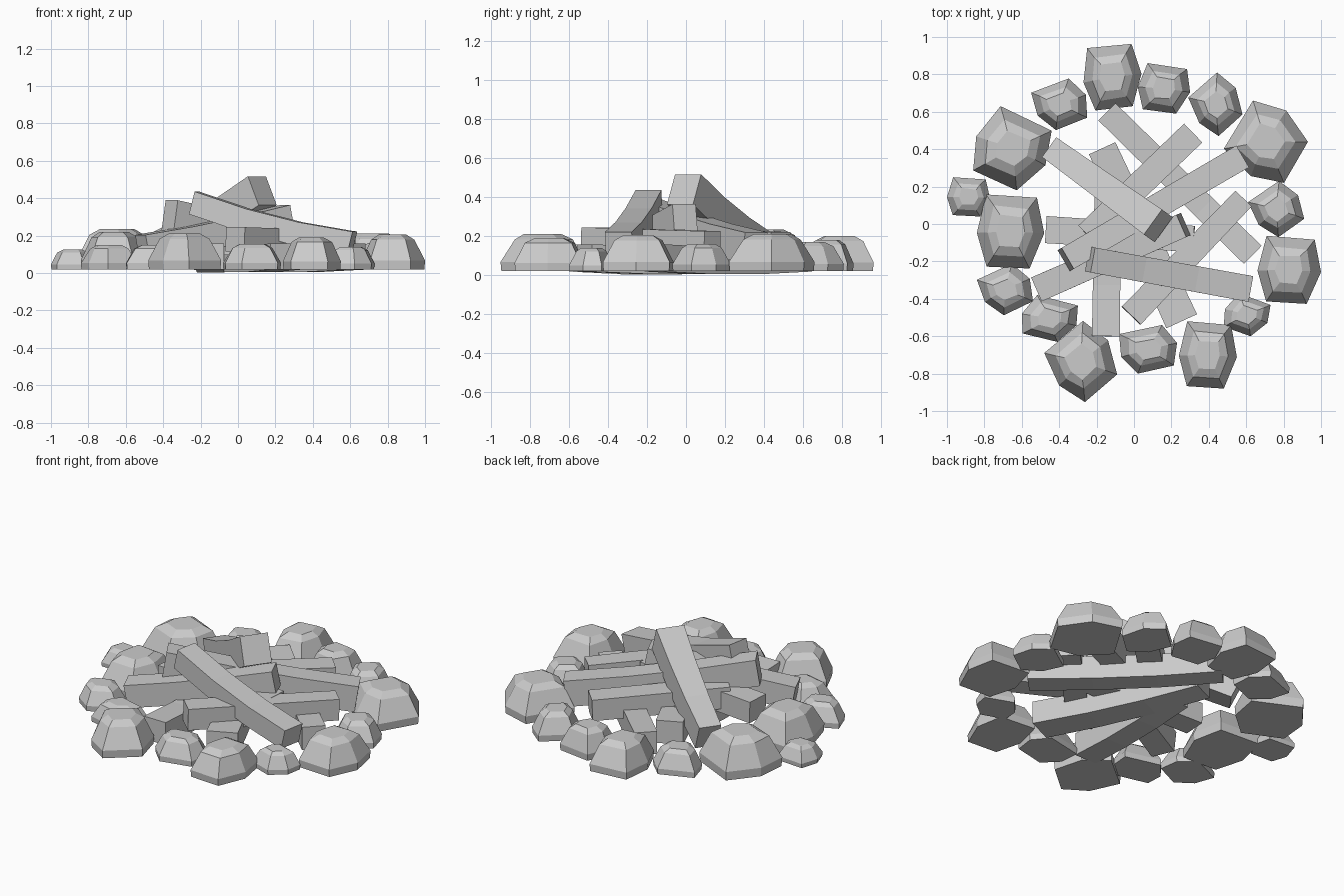
import bpy, bmesh, random
from math import radians, cos, sin
from mathutils import Vector

if "Cube" in bpy.data.objects:
    bpy.data.objects.remove(bpy.data.objects["Cube"])

random.seed(4)


def loft(name, rings):
    """Skin a list of closed rings and cap both ends."""
    bm = bmesh.new()
    loops = [[bm.verts.new(p) for p in r] for r in rings]
    n = len(loops[0])
    for a, b in zip(loops, loops[1:]):
        for i in range(n):
            bm.faces.new((a[i], a[(i + 1) % n], b[(i + 1) % n], b[i]))
    bm.faces.new(loops[0])
    bm.faces.new(loops[-1])
    bmesh.ops.recalc_face_normals(bm, faces=bm.faces)
    me = bpy.data.meshes.new(name)
    bm.to_mesh(me)
    bm.free()
    ob = bpy.data.objects.new(name, me)
    bpy.context.collection.objects.link(ob)
    return ob


# Shared irregular hexagon used for every stone
HEX = [(-.80, .93), (.72, .95), (1, .03), (.63, -.93), (-.65, -.97), (-1, -.10)]


def stone(cx, cy, hx, hy, rot, h):
    c, s = cos(radians(rot)), sin(radians(rot))
    pts = [(x * c - y * s, x * s + y * c) for x, y in HEX]
    lo = [min(p[k] for p in pts) for k in (0, 1)]
    hi = [max(p[k] for p in pts) for k in (0, 1)]
    pts = [[2 * (p[k] - lo[k]) / (hi[k] - lo[k]) - 1 for k in (0, 1)] for p in pts]
    rings = []
    for scale, z, jit in ((.98, .02, 0), (1, .02 + .25 * (h - .02), 0),
                          (.69, h * .87, .03), (.43, h, .03)):
        rings.append([(cx + hx * x * (scale + random.uniform(-jit, jit)),
                       cy + hy * y * (scale + random.uniform(-jit, jit)), z)
                      for x, y in pts])
    loft("ring_stone", rings)


# Stones: centre x, y, half sizes, turn, top height
for row in [
    (-.115, .785, .155, .178, 4, .20),
    (.16, .725, .14, .135, -10, .18),
    (.435, .64, .145, .17, 37, .17),
    (.705, .44, .225, .22, 57, .21),
    (.76, .08, .15, .15, 35, .16),
    (.83, -.245, .17, .182, -5, .205),
    (.605, -.485, .125, .115, -25, .14),
    (.395, -.70, .155, .18, -5, .19),
    (.075, -.67, .155, .13, 15, .155),
    (-.285, -.735, .195, .217, 37, .21),
    (-.45, -.505, .15, .125, -20, .15),
    (-.69, -.35, .15, .138, 28, .15),
    (-.66, -.04, .18, .198, -4, .22),
    (-.885, .145, .115, .105, -5, .125),
    (-.65, .405, .21, .225, -27, .235),
    (-.40, .64, .15, .138, 24, .16),
]:
    stone(*row)


def log(name, a, b, wa, wb, thick, sag):
    a, b = Vector(a), Vector(b)
    d = (b - a).normalized()
    side = d.cross(Vector((0, 0, 1))).normalized()
    up = side.cross(d)
    rings = []
    for i in range(4):
        t = i / 3
        c = a.lerp(b, t) - up * sag * 4 * t * (1 - t)
        w = wa + (wb - wa) * t
        rings.append([c + side * w / 2 * u + up * thick / 2 * v
                      for u, v in ((-1, -1), (1, -1), (1, 1), (-1, 1))])
    loft(name, rings)


# Bottom layer, lying on the ground and slightly bowed
log("ground_log", (-.145, .60, .088), (.635, -.165, .088), .13, .135, .14, .015)
log("ground_log", (-.17, .405, .088), (.255, -.52, .088), .155, .18, .14, .015)
log("ground_log", (-.15, -.60, .088), (-.14, .22, .085), .15, .14, .14, .015)
# Middle layer, crossing it
log("cross_log", (-.015, -.49, .18), (.585, .135, .16), .14, .12, .13, 0)
log("cross_log", (.315, .485, .155), (-.25, -.06, .18), .14, .14, .13, 0)
log("cross_log", (-.47, -.03, .15), (.32, -.08, .17), .145, .14, .13, 0)
# Leaning logs, each with one raised end
log("leaning_log", (-.51, -.345, .135), (.265, -.005, .295), .14, .13, .14, .01)
log("leaning_log", (-.365, -.19, .31), (.57, .355, .14), .13, .135, .16, .015)
log("leaning_log", (-.235, -.19, .375), (.61, -.345, .16), .135, .14, .125, .025)
log("leaning_log", (-.425, .39, .125), (.13, -.01, .44), .13, .165, .17, .02)
